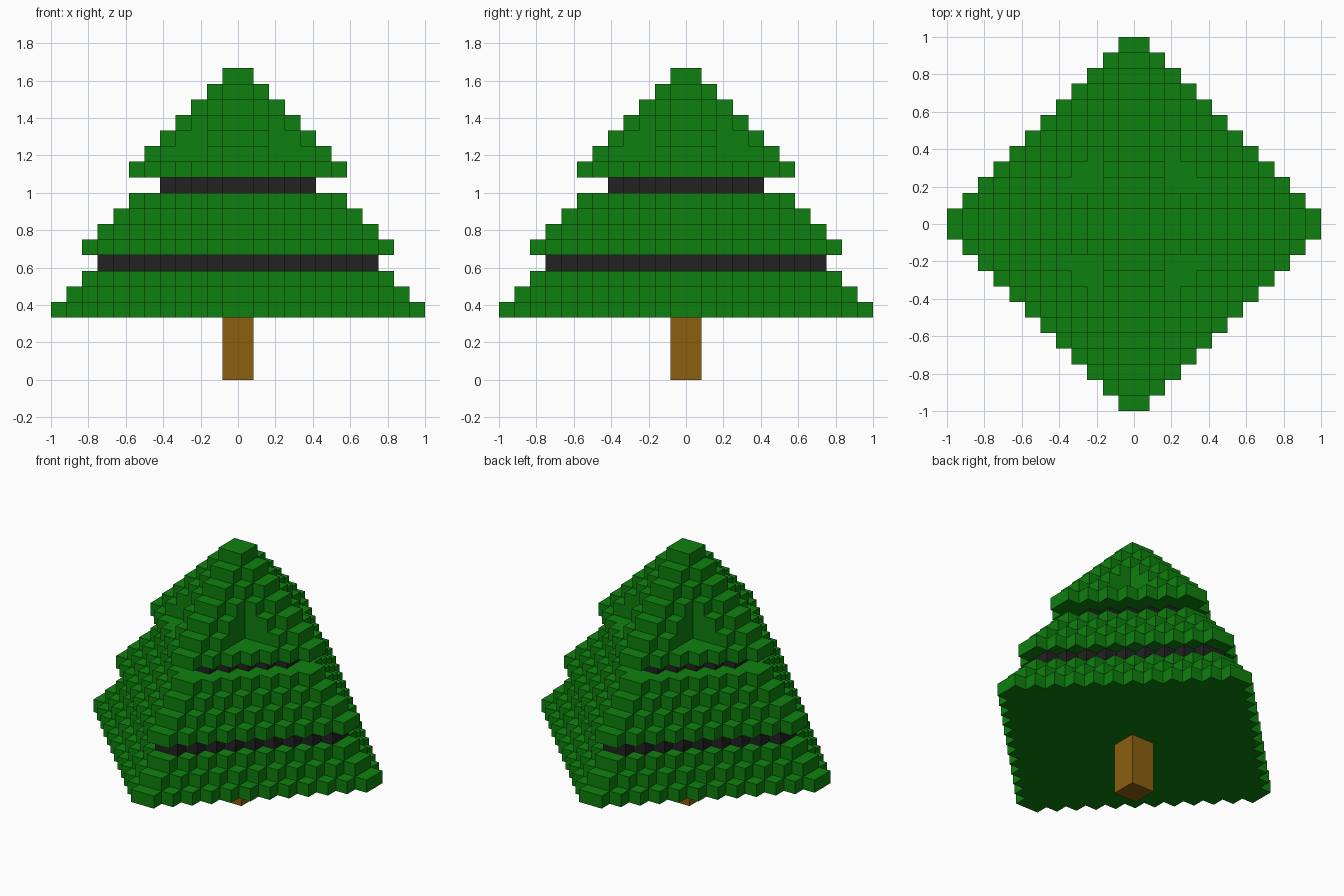
import bpy
import bmesh

U = 1 / 12  # size of one block

cube = bpy.data.objects.get("Cube")
if cube:
    bpy.data.objects.remove(cube, do_unlink=True)


def material(name, rgb):
    mat = bpy.data.materials.new(name)
    mat.use_nodes = True
    color = (*rgb, 1)
    mat.diffuse_color = color
    mat.node_tree.nodes["Principled BSDF"].inputs["Base Color"].default_value = color
    return mat


GREEN = material("needle green", (0.0045, 0.216, 0.0045))
BLACK = material("dark band", (0.016, 0.016, 0.016))
BROWN = material("bark brown", (0.258, 0.117, 0.005))


def stepped_outline(radius, arm=None):
    """Stepped diamond, in blocks; arm cuts the corners back to a cross this wide."""
    depths = []
    for i in range(radius):
        depth = radius - i
        if arm and i >= arm:
            depth = min(depth, arm)
        depths.append(depth)
    # One quadrant, from the +y tip round to the +x tip
    quarter = []
    for i, depth in enumerate(depths):
        following = depths[i + 1] if i + 1 < radius else 0
        if following != depth:
            quarter.append((i + 1, depth))
            if following:
                quarter.append((i + 1, following))
    # Turn the quadrant four times
    points = []
    for _ in range(4):
        points += quarter
        quarter = [(y, -x) for x, y in quarter]
    return points


def build_part(name, mat, base, layers, arm=None, height=1):
    """Stack stepped slabs, one for each radius in layers."""
    bm = bmesh.new()
    for n, radius in enumerate(layers):
        z = (base + n * height) * U
        # The lowest slab of a cross-shaped part stays a full diamond
        outline = stepped_outline(radius, arm if n else None)
        face = bm.faces.new([bm.verts.new((x * U, y * U, z)) for x, y in outline])
        top = bmesh.ops.extrude_face_region(bm, geom=[face], use_keep_orig=True)["geom"]
        verts = [g for g in top if isinstance(g, bmesh.types.BMVert)]
        bmesh.ops.translate(bm, verts=verts, vec=(0, 0, height * U))
    bmesh.ops.recalc_face_normals(bm, faces=bm.faces)
    mesh = bpy.data.meshes.new(name)
    bm.to_mesh(mesh)
    bm.free()
    mesh.materials.append(mat)
    obj = bpy.data.objects.new(name, mesh)
    bpy.context.collection.objects.link(obj)
    return obj


# Trunk
build_part("trunk", BROWN, 0, [1], height=4)

# Three tiers of boughs with a dark band below each of the upper two
build_part("lower_boughs", GREEN, 4, [12, 11, 10])
build_part("lower_band", BLACK, 7, [9])
build_part("middle_boughs", GREEN, 8, [10, 9, 8, 7])
build_part("upper_band", BLACK, 12, [5])
build_part("upper_boughs", GREEN, 13, [7, 6, 5, 4, 3, 2, 1], arm=2)
